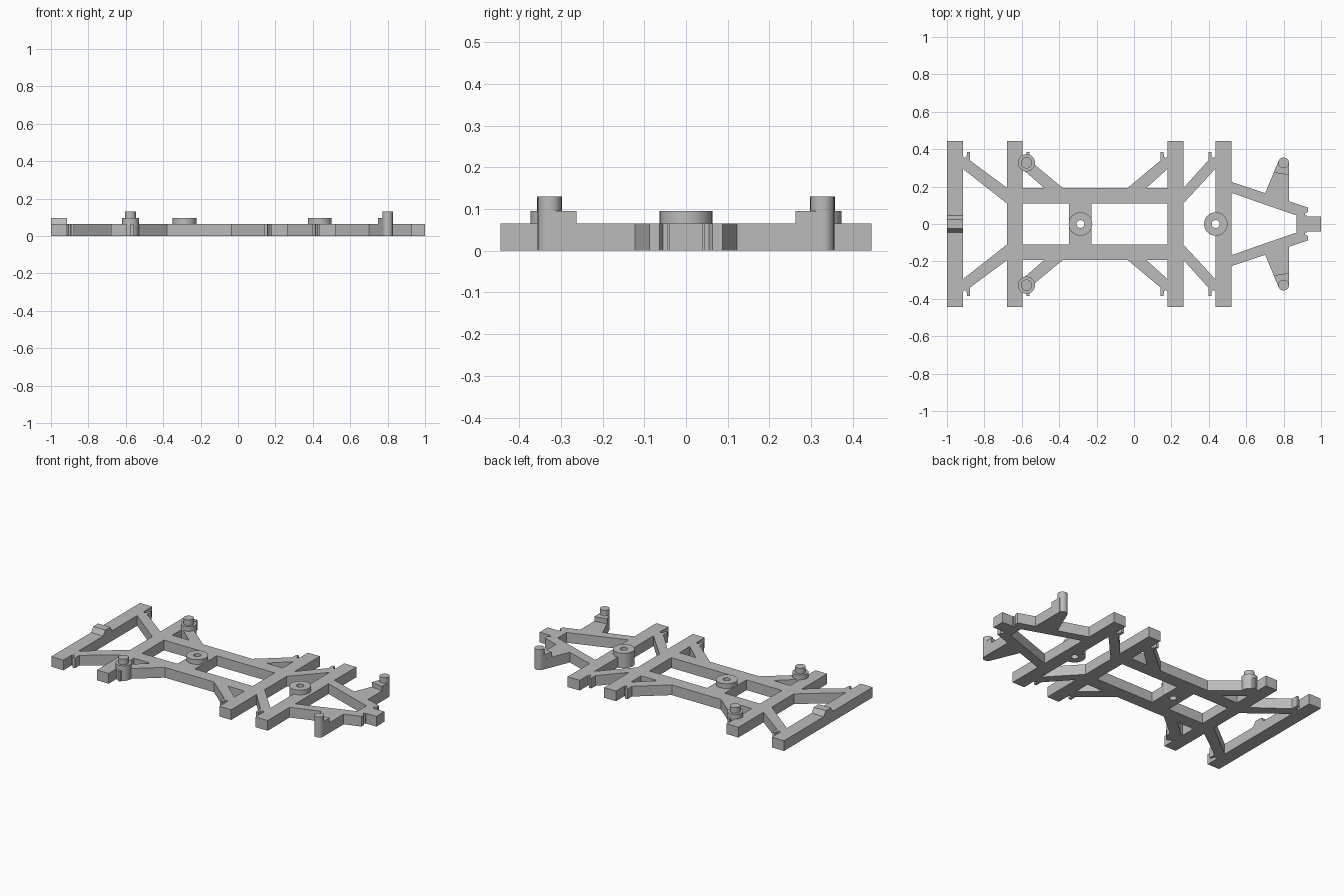
import bpy, bmesh
from math import cos, sin, tau, radians

if "Cube" in bpy.data.objects:
    bpy.data.objects.remove(bpy.data.objects["Cube"], do_unlink=True)

H = 0.065       # frame thickness
STEP = 0.095    # raised pads
TOP = 0.13      # pins

grey = bpy.data.materials.new("plain grey")
grey.use_nodes = True
grey.diffuse_color = (0.5, 0.5, 0.5, 1)
grey.node_tree.nodes["Principled BSDF"].inputs["Base Color"].default_value = (0.5, 0.5, 0.5, 1)


def finish(name, bm):
    bmesh.ops.recalc_face_normals(bm, faces=bm.faces)
    mesh = bpy.data.meshes.new(name)
    bm.to_mesh(mesh)
    bm.free()
    mesh.materials.append(grey)
    obj = bpy.data.objects.new(name, mesh)
    bpy.context.collection.objects.link(obj)
    return obj


def prism(name, points, z0=0.0, z1=H, side=1):
    """Extrude an outline upwards; side=-1 mirrors it across y."""
    bm = bmesh.new()
    face = bm.faces.new([bm.verts.new((x, y * side, z0)) for x, y in points])
    new = bmesh.ops.extrude_face_region(bm, geom=[face])["geom"]
    verts = [v for v in new if isinstance(v, bmesh.types.BMVert)]
    bmesh.ops.translate(bm, verts=verts, vec=(0, 0, z1 - z0))
    return finish(name, bm)


def box(name, x0, x1, y0, y1):
    return prism(name, [(x0, y0), (x1, y0), (x1, y1), (x0, y1)])


def circle(x, y, r, n=32):
    return [(x + r * cos(tau * i / n), y + r * sin(tau * i / n)) for i in range(n)]


def ring(name, x, y, r_out, r_in, z1):
    """Closed tube standing on the ground."""
    bm = bmesh.new()
    loops = [[bm.verts.new((px, py, z)) for px, py in circle(x, y, r)]
             for r, z in ((r_out, 0), (r_out, z1), (r_in, z1), (r_in, 0))]
    for k in range(4):
        a, b = loops[k], loops[(k + 1) % 4]
        for i in range(len(a)):
            j = (i + 1) % len(a)
            bm.faces.new((a[i], a[j], b[j], b[i]))
    return finish(name, bm)


def smooth(obj):
    bpy.ops.object.select_all(action='DESELECT')
    obj.select_set(True)
    bpy.context.view_layer.objects.active = obj
    bpy.ops.object.shade_smooth_by_angle(angle=radians(30))


def boolean(target, other, operation):
    mod = target.modifiers.new("join", 'BOOLEAN')
    mod.operation = operation
    mod.solver = 'EXACT'
    mod.object = other
    bpy.ops.object.select_all(action='DESELECT')
    target.select_set(True)
    bpy.context.view_layer.objects.active = target
    bpy.ops.object.modifier_apply(modifier=mod.name)
    bpy.data.objects.remove(other, do_unlink=True)


def strut(name, bar, d, outer, inner, side):
    """Diagonal with a small hook beside the bar; d is the way it leaves the bar."""
    hook = [(-0.02, 0.295), (-0.02, 0.362), (0, 0.362), (0.009, 0.353), (0.02, 0.36),
            (0.022, 0.384), (0.038, 0.384), (0.038, 0.34)]
    pts = [(bar + d * u, y) for u, y in hook]
    # both far ends run slightly into the member they meet
    return prism(name, pts + outer + inner + [(bar, 0.295)], side=side)


# Crossbars
bars = [(-1.0, -0.915), (-0.68, -0.597), (0.18, 0.264), (0.435, 0.52)]
parts = [box("crossbar", a, b, -0.445, 0.445) for a, b in bars]
parts.append(box("centre_plate", -0.348, -0.226, -0.13, 0.13))

for s in (1, -1):
    # Long rails
    parts.append(prism("rail", [(-0.62, 0.11), (0.2, 0.11), (0.2, 0.192), (-0.62, 0.192)], side=s))
    # Hooked diagonals
    parts.append(strut("rear_strut", -0.915, 1, [(-0.68, 0.194), (-0.65, 0.194)],
                       [(-0.65, 0.11), (-0.68, 0.11)], s))
    parts.append(strut("mid_strut", -0.597, 1, [(-0.38, 0.192), (-0.38, 0.17)],
                       [(-0.48, 0.17), (-0.48, 0.192)], s))
    parts.append(strut("mid_strut", 0.18, -1, [(-0.035, 0.192), (-0.035, 0.17)],
                       [(0.065, 0.17), (0.065, 0.192)], s))
    parts.append(strut("front_strut", 0.435, -1, [(0.264, 0.192), (0.24, 0.192)],
                       [(0.24, 0.11), (0.264, 0.11)], s))
    # Tapered nose beams
    parts.append(prism("nose_beam", [(0.5, 0.232), (0.93, 0.088), (0.93, 0.064), (0.915, 0.055),
                                     (0.915, 0.03), (0.87, 0.03), (0.87, 0.045), (0.5, 0.174)], side=s))
    # Side arms
    parts.append(prism("side_arm", [(0.70, 0.162), (0.772, 0.335), (0.828, 0.335),
                                    (0.828, 0.11), (0.72, 0.13)], side=s))
parts.append(box("nose_block", 0.87, 0.926, -0.045, 0.045))
parts.append(box("nose_tab", 0.92, 1.0, -0.04, 0.04))

frame = parts[0]
for part in parts[1:]:
    boolean(frame, part, 'UNION')

# Pivot bosses with through holes
for name, x in (("centre_boss", -0.286), ("front_boss", 0.437)):
    boolean(frame, prism("hole_cutter", circle(x, 0, 0.04), -0.1, 0.2), 'DIFFERENCE')
    smooth(ring(name, x, 0, 0.063, 0.021, STEP))
frame.name = "frame"

for s, word in ((1, "left"), (-1, "right")):
    # Stepped mounting pins
    smooth(prism(word + "_mount_base", circle(-0.575, 0.327, 0.046), 0, STEP, s))
    smooth(prism(word + "_mount_pin", circle(-0.575, 0.327, 0.03), STEP, TOP, s))
    # Raised arm ends and posts
    prism(word + "_arm_step", [(0.748, 0.275), (0.772, 0.335), (0.828, 0.335), (0.828, 0.262)],
          H, STEP, s)
    smooth(prism(word + "_arm_post", circle(0.80, 0.327, 0.0285), 0, TOP, s))

# Ridge on the rear crossbar
bm = bmesh.new()
profile = [(-0.045, H), (-0.025, STEP), (0.025, STEP), (0.045, H)]
ends = [[bm.verts.new((x, y, z)) for y, z in profile] for x in bars[0]]
for e in ends:
    bm.faces.new(e)
for i in range(4):
    j = (i + 1) % 4
    bm.faces.new((ends[0][i], ends[0][j], ends[1][j], ends[1][i]))
finish("rear_ridge", bm)
